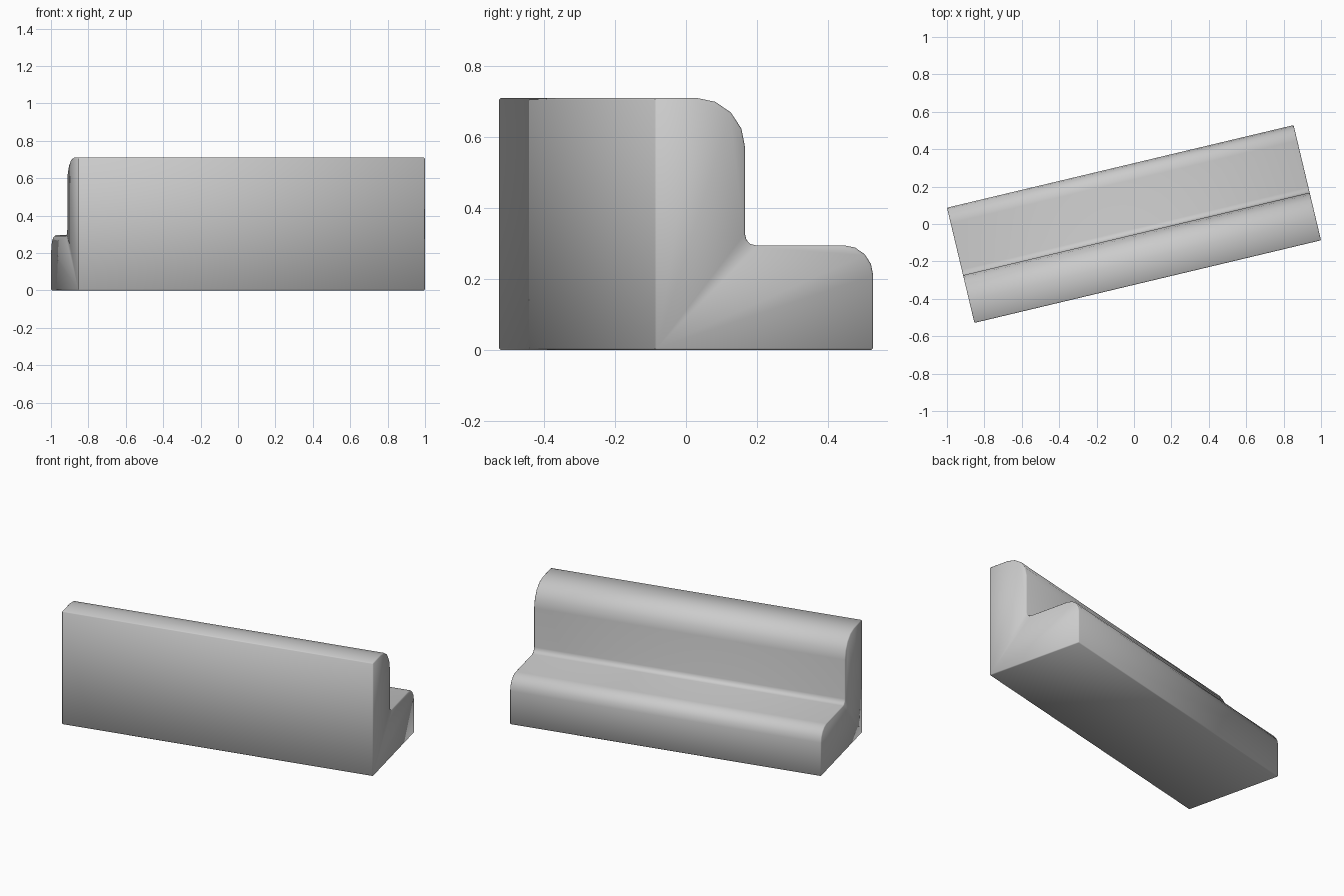
import bpy, bmesh
from math import radians, sin, cos
from mathutils import Matrix

cube = bpy.data.objects.get("Cube")
if cube:
    bpy.data.objects.remove(cube, do_unlink=True)

LENGTH, DEPTH, HEIGHT = 1.905, 0.633, 0.71
WALL, SEAT = 0.262, 0.295


def arc(cy, cz, ry, rz, start, end, steps=4):
    """Points on a rounded corner, in degrees."""
    angles = [radians(start + (end - start) * i / steps) for i in range(steps + 1)]
    return [(cy + ry * cos(a), cz + rz * sin(a)) for a in angles]


# Stepped cross-section: tall wall in front, low rounded seat behind it
profile = [(DEPTH, 0), (0, 0), (0, HEIGHT)]
profile += arc(WALL - 0.14, HEIGHT - 0.14, 0.14, 0.14, 90, 0)
profile += arc(WALL + 0.03, SEAT + 0.03, 0.03, 0.03, 180, 270, 3)
profile += arc(DEPTH - 0.085, SEAT - 0.085, 0.085, 0.085, 90, 0)

# Extrude the section along the length
bm = bmesh.new()
face = bm.faces.new([bm.verts.new((-LENGTH / 2, y - DEPTH / 2, z)) for y, z in profile])
side = bmesh.ops.extrude_face_region(bm, geom=[face])["geom"]
verts = [v for v in side if isinstance(v, bmesh.types.BMVert)]
bmesh.ops.translate(bm, verts=verts, vec=(LENGTH, 0, 0))
bmesh.ops.recalc_face_normals(bm, faces=bm.faces)

# Tiny bevel on the hard edges
hard = [e for e in bm.edges if e.calc_face_angle(0) > radians(60)]
bmesh.ops.bevel(bm, geom=hard, offset=0.005, segments=1, affect='EDGES')
bmesh.ops.rotate(bm, verts=bm.verts, matrix=Matrix.Rotation(radians(13.4), 3, 'Z'))
for f in bm.faces:
    f.smooth = True

mesh = bpy.data.meshes.new("stepped_bench")
bm.to_mesh(mesh)
bm.free()
bench = bpy.data.objects.new("stepped_bench", mesh)
bpy.context.collection.objects.link(bench)

# Plain grey
grey = bpy.data.materials.new("light_grey")
grey.use_nodes = True
colour = (0.6, 0.6, 0.6, 1)
grey.diffuse_color = colour
grey.node_tree.nodes["Principled BSDF"].inputs["Base Color"].default_value = colour
mesh.materials.append(grey)
